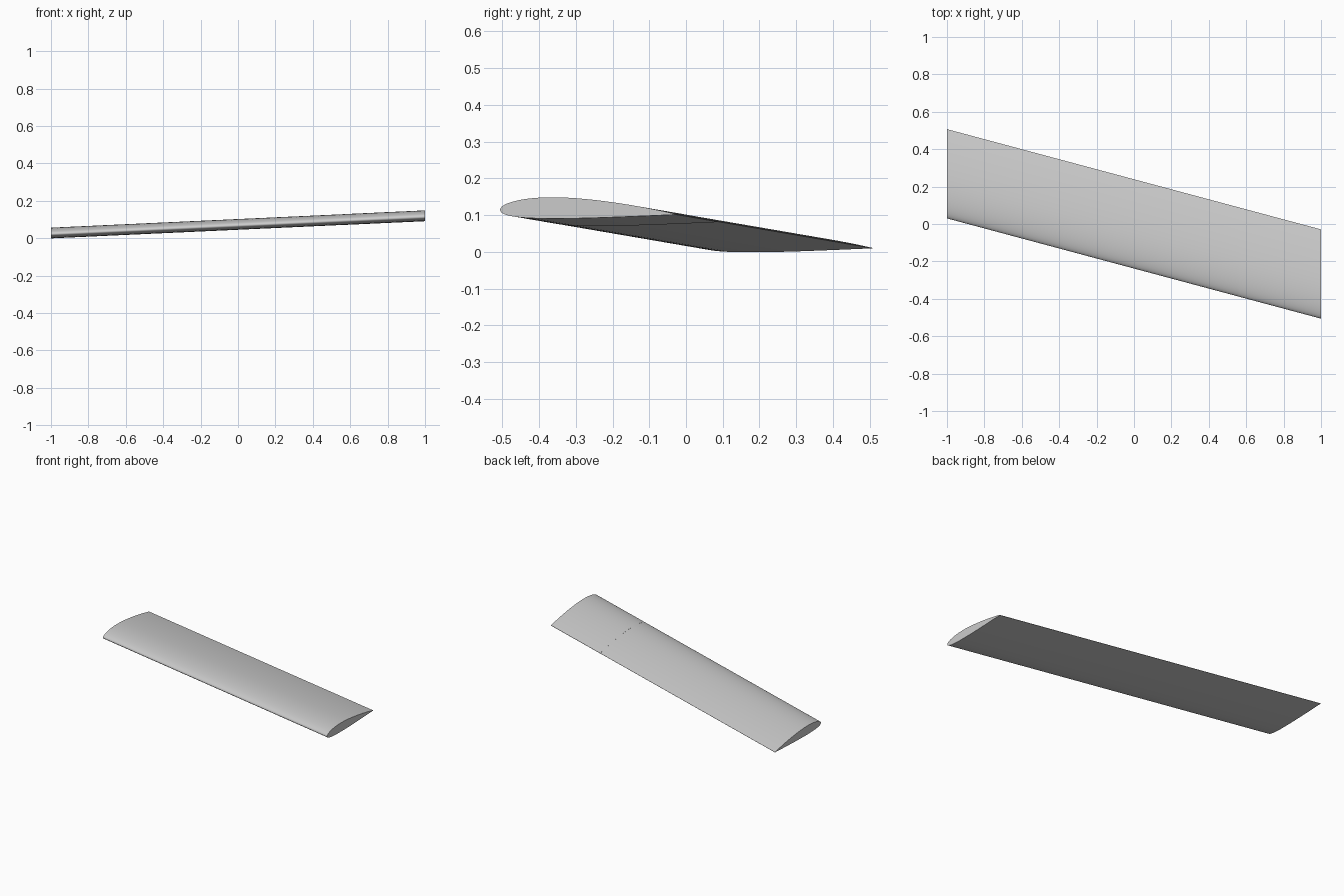
import bpy, math

if "Cube" in bpy.data.objects:
    bpy.data.objects.remove(bpy.data.objects["Cube"])

CHORD, LIFT, SWEEP = 0.477, 0.092, 0.536   # chord, rise and rearward shift over the span


def foil(n, grow=0.0):
    """Cambered 12% section, loop from tail over the top to nose and back."""
    def pt(x, side):
        t = 0.6 * (0.2969 * math.sqrt(x) - 0.126 * x - 0.3516 * x**2 + 0.2843 * x**3 - 0.1015 * x**4)
        c = 0.125 * (0.8 * x - x * x) if x < 0.4 else 0.02 / 0.36 * (0.2 + 0.8 * x - x * x)
        z = c + side * t
        return x * CHORD, z * CHORD + side * grow - x * 0.012
    xs = [0.5 * (1 - math.cos(math.pi * i / n)) for i in range(n + 1)]
    return [pt(x, 1) for x in reversed(xs)] + [pt(x, -1) for x in xs[1:]]


def loft(name, x0, x1, section, caps, tint=None):
    n = len(section)
    verts = []
    for x in (x0, x1):
        f = (x + 1) / 2
        verts += [(x, 0.030 - SWEEP * f + y, 0.0225 + LIFT * f + z) for y, z in section]
    faces = [(i, (i + 1) % n, n + (i + 1) % n, n + i) for i in range(n)]
    if caps:
        faces += [tuple(reversed(range(n))), tuple(range(n, 2 * n))]
    mesh = bpy.data.meshes.new(name)
    mesh.from_pydata(verts, [], faces)
    ob = bpy.data.objects.new(name, mesh)
    bpy.context.collection.objects.link(ob)
    bpy.ops.object.select_all(action='DESELECT')
    ob.select_set(True)
    bpy.context.view_layer.objects.active = ob
    bpy.ops.object.mode_set(mode='EDIT')
    bpy.ops.mesh.select_all(action='SELECT')
    bpy.ops.mesh.normals_make_consistent(inside=False)
    bpy.ops.object.mode_set(mode='OBJECT')
    bpy.ops.object.shade_smooth_by_angle(angle=math.radians(35))
    if tint:
        mat = bpy.data.materials.new(name)
        mat.diffuse_color = tint
        mat.use_nodes = True
        mat.node_tree.nodes["Principled BSDF"].inputs["Base Color"].default_value = mat.diffuse_color
        mesh.materials.append(mat)
    return ob


# Main wing panel, inboard of the tip
loft("wing_panel", -1, 0.56, foil(32), True)
# Darker outer section
loft("wing_tip_section", 0.56, 1, foil(32, 0.0003), True, (0.55, 0.55, 0.55, 1))
